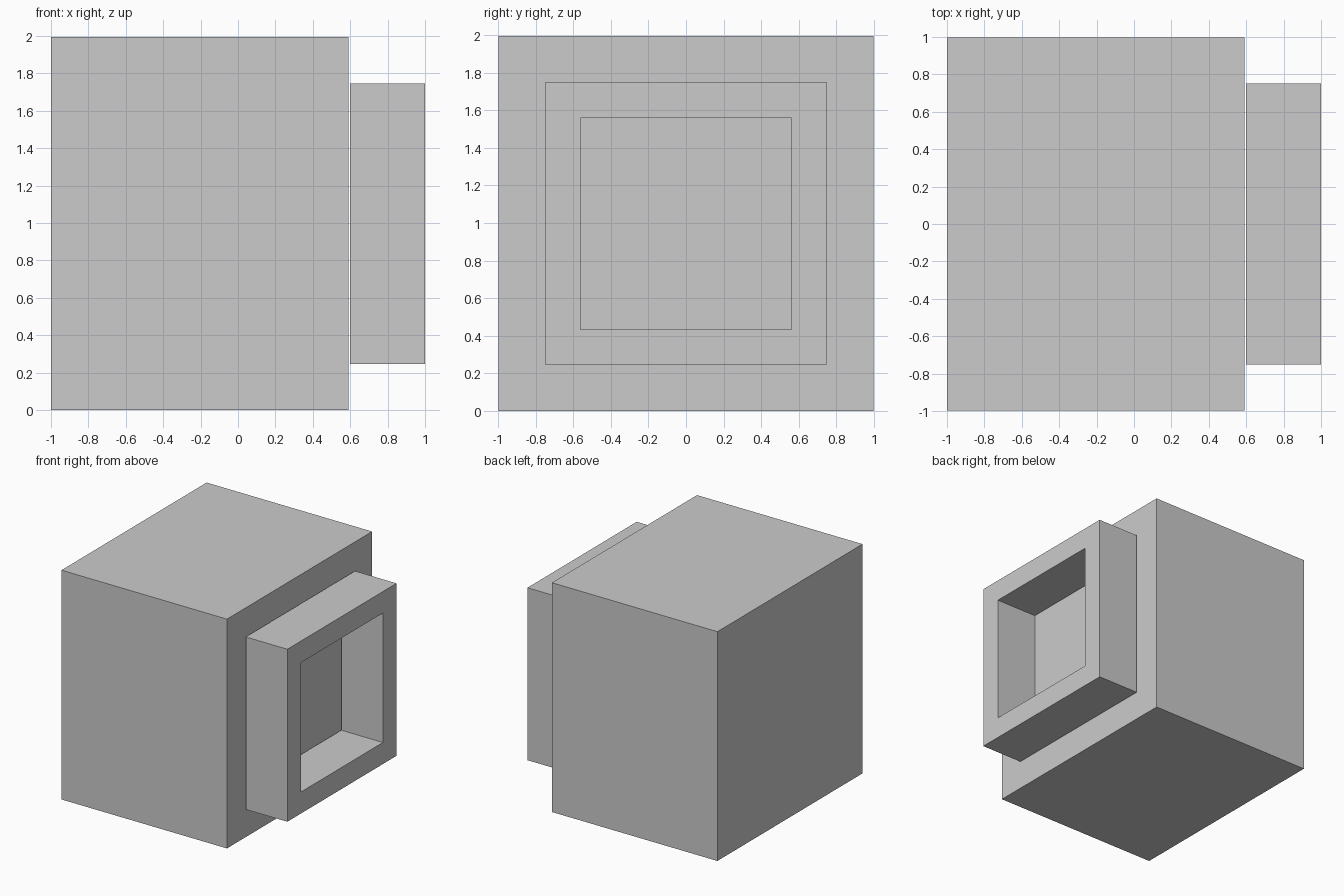
import bpy
import bmesh
from mathutils import Matrix

if "Cube" in bpy.data.objects:
    bpy.data.objects.remove(bpy.data.objects["Cube"])

MID_Z = 0.997


def make_object(name, bm):
    mesh = bpy.data.meshes.new(name)
    bm.to_mesh(mesh)
    bm.free()
    obj = bpy.data.objects.new(name, mesh)
    bpy.context.collection.objects.link(obj)
    return obj


def box(name, x0, x1, half):
    bm = bmesh.new()
    bmesh.ops.create_cube(bm, size=1, matrix=Matrix.Translation(
        ((x0 + x1) / 2, 0, MID_Z)) @ Matrix.Diagonal((x1 - x0, 2 * half, 2 * half, 1)))
    return make_object(name, bm)


def square_tube(name, x0, x1, outer, inner):
    bm = bmesh.new()
    # Four vertex loops: outer back, outer front, inner front, inner back
    loops = []
    for x, h in ((x0, outer), (x1, outer), (x1, inner), (x0, inner)):
        loops.append([bm.verts.new((x, sy * h, MID_Z + sz * h))
                      for sy, sz in ((-1, -1), (1, -1), (1, 1), (-1, 1))])
    for k in range(4):
        a, b = loops[k], loops[(k + 1) % 4]
        for i in range(4):
            j = (i + 1) % 4
            bm.faces.new((a[i], a[j], b[j], b[i]))
    bmesh.ops.recalc_face_normals(bm, faces=bm.faces)
    return make_object(name, bm)


# Main block
box("body", -1.0, 0.592, 0.997)

# Square hollow frame on the right side, standing just clear of the body
square_tube("opening_frame", 0.6, 1.0, 0.75, 0.5625)
